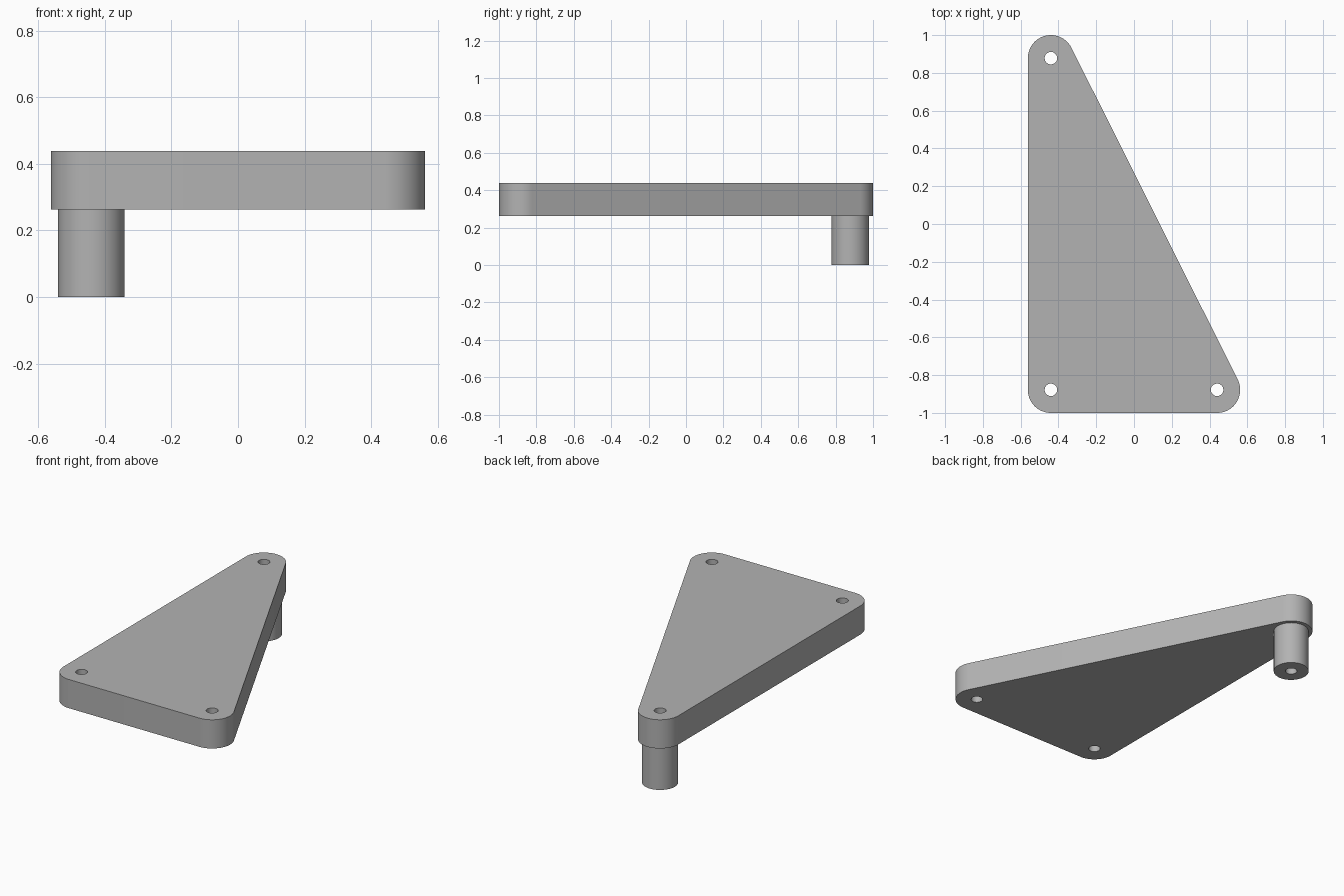
import bpy
import bmesh
from math import cos, sin, pi, radians, atan2

cube = bpy.data.objects.get("Cube")
if cube:
    bpy.data.objects.remove(cube, do_unlink=True)

GREY = (0.45, 0.45, 0.45, 1)
grey = bpy.data.materials.new("plain_grey")
grey.use_nodes = True
grey.diffuse_color = GREY
grey.node_tree.nodes["Principled BSDF"].inputs["Base Color"].default_value = GREY

X, Y = 0.44, 0.878
CORNER_R, POST_R, HOLE_R = 0.122, 0.1, 0.033
PLATE_BOTTOM, PLATE_TOP = 0.263, 0.438
corners = [(-X, Y), (-X, -Y), (X, -Y)]


def arc(center, radius, start, sweep, steps):
    angles = [start + sweep * i / steps for i in range(steps + 1)]
    return [(center[0] + radius * cos(a), center[1] + radius * sin(a)) for a in angles]


def circle(center, radius, steps=64):
    return arc(center, radius, 0, 2 * pi, steps)[:-1]


def extruded(name, loops, bottom, top):
    """Fill an outline with holes and extrude it between two heights."""
    curve = bpy.data.curves.new(name, "CURVE")
    curve.dimensions = "2D"
    curve.fill_mode = "BOTH"
    curve.extrude = (top - bottom) / 2
    for loop in loops:
        spline = curve.splines.new("POLY")
        spline.points.add(len(loop) - 1)
        for point, (x, y) in zip(spline.points, loop):
            point.co = (x, y, 0, 1)
        spline.use_cyclic_u = True
    obj = bpy.data.objects.new(name, curve)
    bpy.context.collection.objects.link(obj)
    bpy.ops.object.select_all(action="DESELECT")
    obj.select_set(True)
    bpy.context.view_layer.objects.active = obj
    bpy.ops.object.convert(target="MESH")
    obj = bpy.context.object

    # Weld caps to walls
    bm = bmesh.new()
    bm.from_mesh(obj.data)
    bmesh.ops.remove_doubles(bm, verts=bm.verts, dist=0.0001)
    bmesh.ops.translate(bm, verts=bm.verts, vec=(0, 0, (top + bottom) / 2))
    bmesh.ops.recalc_face_normals(bm, faces=bm.faces)
    bm.to_mesh(obj.data)
    bm.free()
    obj.data.materials.clear()
    obj.data.materials.append(grey)
    bpy.ops.object.shade_smooth_by_angle(angle=radians(30))
    return obj


# Triangular plate: rounded corners joined by tangent edges, a hole in each corner
slant = atan2(X, Y)
outline = []
starts = [slant, pi, 1.5 * pi]
sweeps = [pi - slant, pi / 2, pi / 2 + slant]
for corner, start, sweep in zip(corners, starts, sweeps):
    outline += arc(corner, CORNER_R, start, sweep, 32)
holes = [circle(c, HOLE_R) for c in corners]
extruded("triangular_plate", [outline] + holes, PLATE_BOTTOM, PLATE_TOP)

# Hollow post under the back corner
back = corners[0]
extruded("back_post", [circle(back, POST_R), circle(back, HOLE_R)], 0, PLATE_BOTTOM)
